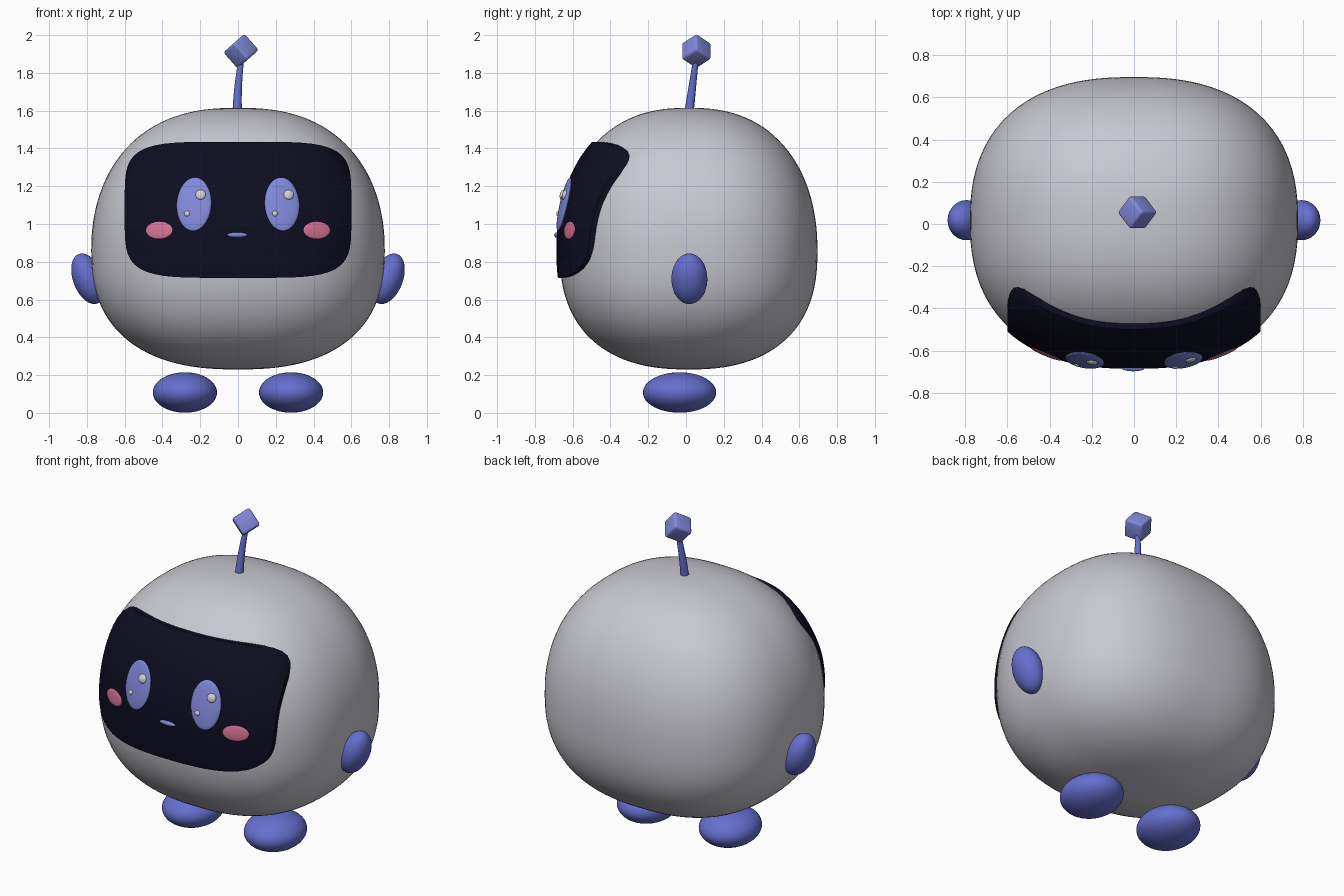
import bpy, bmesh, math
from mathutils import Vector, Matrix

if "Cube" in bpy.data.objects:
    bpy.data.objects.remove(bpy.data.objects["Cube"])


def material(name, rgb):
    m = bpy.data.materials.new(name)
    m.use_nodes = True
    color = (*rgb, 1)
    m.diffuse_color = color
    bsdf = next(n for n in m.node_tree.nodes if n.type == 'BSDF_PRINCIPLED')
    bsdf.inputs["Base Color"].default_value = color
    return m


shell = material("shell grey", (0.58, 0.58, 0.64))
screen = material("screen navy", (0.004, 0.004, 0.015))
deep_blue = material("deep blue", (0.13, 0.16, 0.62))
light_blue = material("light blue", (0.22, 0.25, 0.70))
pink = material("blush pink", (0.68, 0.17, 0.30))
white = material("glint white", (0.65, 0.65, 0.65))


def finish(name, bm, mat, angle=40):
    bmesh.ops.recalc_face_normals(bm, faces=bm.faces)
    mesh = bpy.data.meshes.new(name)
    bm.to_mesh(mesh)
    bm.free()
    mesh.materials.append(mat)
    ob = bpy.data.objects.new(name, mesh)
    bpy.context.collection.objects.link(ob)
    bpy.ops.object.select_all(action='DESELECT')
    ob.select_set(True)
    bpy.context.view_layer.objects.active = ob
    bpy.ops.object.shade_smooth_by_angle(angle=math.radians(angle))
    return ob


def ellipsoid(name, center, radii, mat, rot=Matrix.Identity(4)):
    bm = bmesh.new()
    m = Matrix.Translation(center) @ rot @ Matrix.Diagonal((*radii, 1))
    bmesh.ops.create_uvsphere(bm, u_segments=40, v_segments=24, radius=1, matrix=m)
    return finish(name, bm, mat)


# Squared-off egg shape shared by the body and everything on its face
CENTER = Vector((0, 0.014, 0.86))


def shape(p, grow=0.0):
    up = p.z > 0
    rz = 0.755 if up else 0.63
    return (abs(p.x / (0.777 + grow)) ** 2.45 + abs(p.y / (0.682 + grow)) ** 2.4
            + abs(p.z / (rz + grow)) ** (2.15 if up else 2.45))


def front_y(x, z, grow=0.0):
    rest = shape(Vector((x, 0, z - CENTER.z)), grow)
    return CENTER.y - (0.682 + grow) * max(0, 1 - rest) ** (1 / 2.4)


# Body
bm = bmesh.new()
bmesh.ops.create_uvsphere(bm, u_segments=96, v_segments=64, radius=1)
for v in bm.verts:
    lo, hi = 0.0, 2.0
    for _ in range(30):
        mid = (lo + hi) / 2
        if shape(v.co * mid) < 1:
            lo = mid
        else:
            hi = mid
    v.co = CENTER + v.co * lo
finish("body", bm, shell)

# Face screen: rounded rectangle wrapped onto the body, with a thin rim
LIFT = 0.018
RINGS, SEGS = 16, 96
bm = bmesh.new()
rings = []
for r in range(1, RINGS + 1):
    ring = []
    for s in range(SEGS):
        a = 2 * math.pi * s / SEGS
        c, d = math.cos(a), math.sin(a)
        k = r / RINGS / (abs(c) ** 4.8 + abs(d) ** 4.8) ** (1 / 4.8)
        x, z = 0.6 * k * c, 1.075 + 0.36 * k * d
        ring.append(bm.verts.new((x, front_y(x, z, LIFT), z)))
    rings.append(ring)
rings.append([bm.verts.new(v.co + Vector((0, 0.05, 0))) for v in rings[-1]])
for inner, outer in zip(rings, rings[1:]):
    for s in range(SEGS):
        t = (s + 1) % SEGS
        bm.faces.new((inner[s], inner[t], outer[t], outer[s]))
hub = bm.verts.new((0, front_y(0, 1.075, LIFT), 1.075))
for s in range(SEGS):
    bm.faces.new((hub, rings[0][s], rings[0][(s + 1) % SEGS]))
finish("face_screen", bm, screen)


# Flattened features lying on the screen
def on_face(name, x, z, rx, rz, depth, mat, lift=LIFT):
    e = 0.01
    dx = (front_y(x + e, z, lift) - front_y(x - e, z, lift)) / (2 * e)
    dz = (front_y(x, z + e, lift) - front_y(x, z - e, lift)) / (2 * e)
    out = Vector((dx, -1, dz)).normalized()
    side = Vector((1, dx, 0)).normalized()
    rot = Matrix((side, -out, side.cross(-out))).transposed().to_4x4()
    ellipsoid(name, (x, front_y(x, z, lift), z), (rx, depth, rz), mat, rot)


for sign, tag in ((1, "left"), (-1, "right")):
    eye_x = sign * 0.233
    on_face(tag + "_eye", eye_x, 1.105, 0.093, 0.146, 0.018, light_blue)
    on_face(tag + "_eye_large_glint", eye_x + 0.035, 1.155, 0.027, 0.027, 0.014, white, 0.033)
    on_face(tag + "_eye_small_glint", eye_x - 0.037, 1.055, 0.015, 0.015, 0.010, white, 0.033)
    on_face(tag + "_cheek", sign * 0.417, 0.967, 0.076, 0.046, 0.008, pink)

    # Arms and feet
    tilt = Matrix.Rotation(sign * math.radians(21), 4, 'Y')
    ellipsoid(tag + "_arm", (sign * 0.793, 0.018, 0.71), (0.08, 0.095, 0.14), deep_blue, tilt)
    ellipsoid(tag + "_foot", (sign * 0.281, -0.034, 0.108), (0.17, 0.194, 0.107), deep_blue)
on_face("mouth", -0.004, 0.942, 0.053, 0.014, 0.014, light_blue)

# Antenna stem: tapered, gently bent tube
curve = bpy.data.curves.new("antenna_stem", 'CURVE')
curve.dimensions = '3D'
curve.bevel_depth = 0.025
curve.bevel_resolution = 6
curve.use_fill_caps = True
spline = curve.splines.new('POLY')
N = 10
spline.points.add(N)
for i, p in enumerate(spline.points):
    t = i / N
    p.co = (-0.004 + 0.02 * t * t, 0.016 + 0.035 * t, 1.59 + 0.27 * t, 1)
    p.radius = 1 - 0.4 * t
curve.materials.append(deep_blue)
stem = bpy.data.objects.new("antenna_stem", curve)
bpy.context.collection.objects.link(stem)

# Antenna tip: bevelled cube turned onto its body diagonal
along = Vector((1, 1, 1)).normalized()
across = Vector((1, -1, 0)).normalized()
turn = Matrix((along, across, along.cross(across))).to_4x4()
turn = Matrix.Rotation(math.radians(-6), 4, 'Y') @ turn
bm = bmesh.new()
bmesh.ops.create_cube(bm, size=0.114)
bmesh.ops.bevel(bm, geom=bm.edges[:], offset=0.014, segments=3, profile=0.5, affect='EDGES')
bmesh.ops.transform(bm, matrix=Matrix.Translation((0.016, 0.055, 1.915)) @ turn, verts=bm.verts)
finish("antenna_tip", bm, light_blue)
